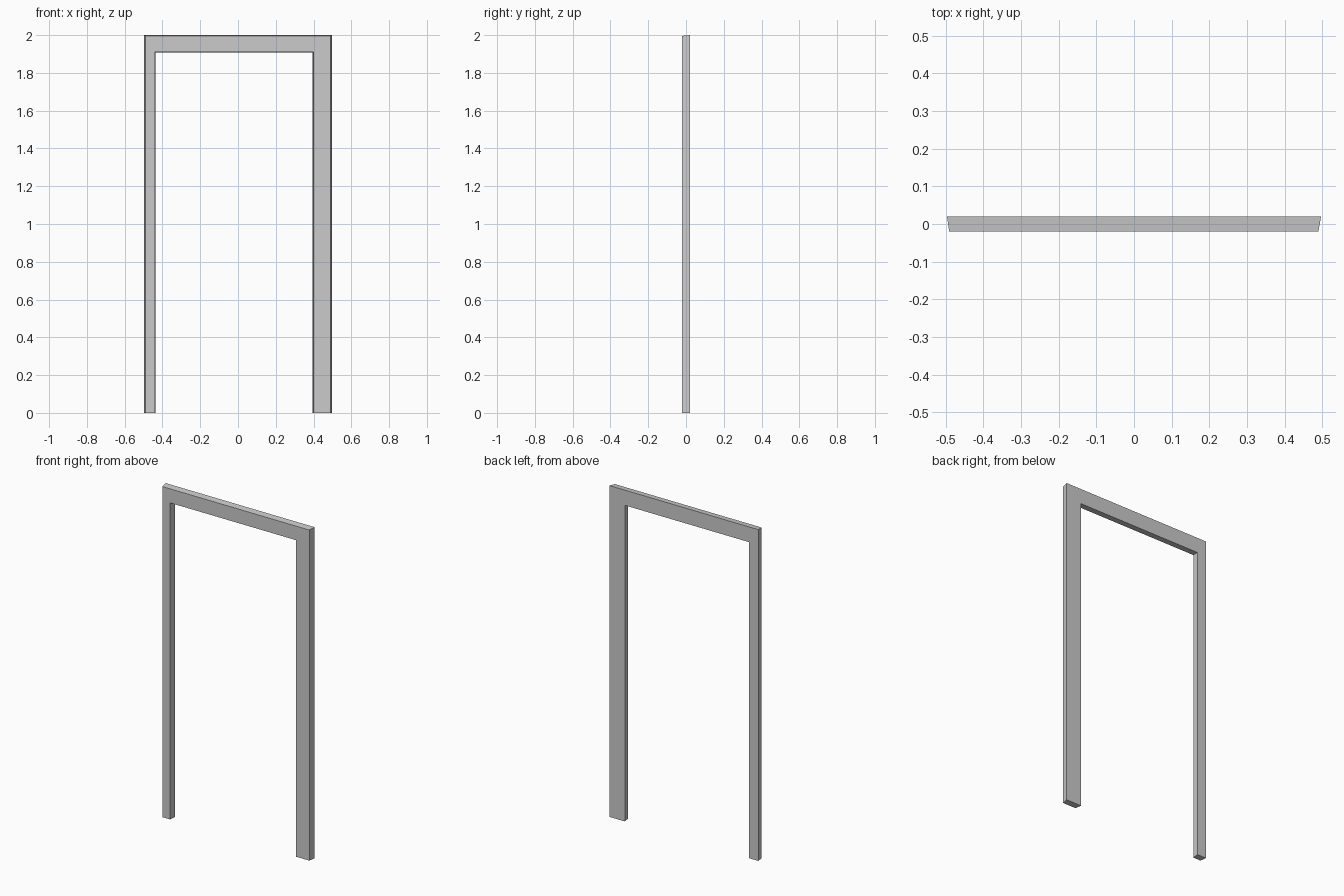
import bpy, bmesh

if "Cube" in bpy.data.objects:
    bpy.data.objects.remove(bpy.data.objects["Cube"])


def outline(left, inner_left, inner_right, right, top, inner_top):
    """Closed outline of a doorway-shaped arch."""
    return [(left, 0), (left, top), (right, top), (right, 0),
            (inner_right, 0), (inner_right, inner_top),
            (inner_left, inner_top), (inner_left, 0)]


def loft(name, front, back, y_front, y_back):
    """Join two matching outlines into a solid with split quad faces."""
    bm = bmesh.new()
    f = [bm.verts.new((x, y_front, z)) for x, z in front]
    b = [bm.verts.new((x, y_back, z)) for x, z in back]
    n = len(f)
    for i in range(n):
        j = (i + 1) % n
        bm.faces.new((f[i], f[j], b[j], b[i]))
    # left post, lintel, right post
    for quad in ((0, 1, 6, 7), (1, 2, 5, 6), (2, 3, 4, 5)):
        bm.faces.new([f[i] for i in quad])
        bm.faces.new([b[i] for i in quad])
    bmesh.ops.recalc_face_normals(bm, faces=bm.faces)
    mesh = bpy.data.meshes.new(name)
    bm.to_mesh(mesh)
    bm.free()
    obj = bpy.data.objects.new(name, mesh)
    bpy.context.collection.objects.link(obj)
    return obj


# Door frame: slim left post, wide right post, lintel; slightly slimmer in front
front = outline(-0.491, -0.440, 0.401, 0.490, 1.996, 1.911)
back = outline(-0.497, -0.436, 0.395, 0.497, 2.0, 1.908)
loft("door_frame", front, back, -0.02, 0.02)
